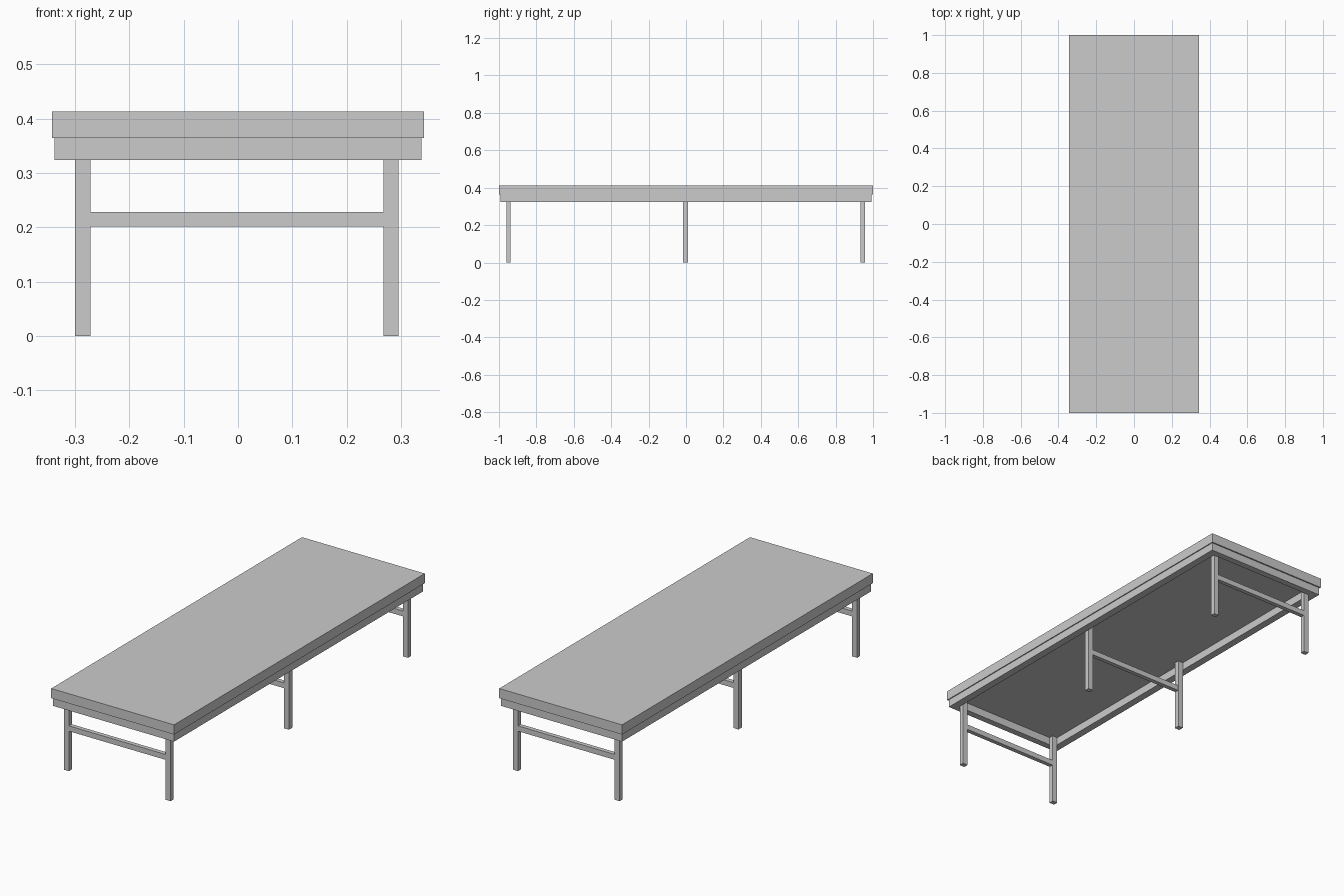
import bpy, bmesh

if "Cube" in bpy.data.objects:
    bpy.data.objects.remove(bpy.data.objects["Cube"])


def add_boxes(name, boxes):
    """One object from (xmin, xmax, ymin, ymax, zmin, zmax) boxes."""
    bm = bmesh.new()
    for x0, x1, y0, y1, z0, z1 in boxes:
        cube = bmesh.ops.create_cube(bm, size=1)
        for v in cube["verts"]:
            v.co = ((x0 + x1) / 2 + v.co.x * (x1 - x0),
                    (y0 + y1) / 2 + v.co.y * (y1 - y0),
                    (z0 + z1) / 2 + v.co.z * (z1 - z0))
    mesh = bpy.data.meshes.new(name)
    bm.to_mesh(mesh)
    bm.free()
    obj = bpy.data.objects.new(name, mesh)
    bpy.context.collection.objects.link(obj)
    return obj


TOP_Z, SLAB_Z, APRON_Z = 0.413, 0.364, 0.324
AX, AY = 0.338, 0.993      # outer half size of the apron
TX, TY = 0.038, 0.033      # apron board thickness
LEG = 0.028

# Table top slab
add_boxes("table_top", [(-0.343, 0.343, -1, 1, SLAB_Z, TOP_Z)])


# Hollow apron frame below the slab, with joined corners
def ring(bm, z):
    loops = []
    for hx, hy in ((AX, AY), (AX - TX, AY - TY)):
        loops.append([bm.verts.new((sx * hx, sy * hy, z))
                      for sx, sy in ((-1, -1), (1, -1), (1, 1), (-1, 1))])
    return [bm.faces.new((loops[0][i], loops[0][(i + 1) % 4],
                          loops[1][(i + 1) % 4], loops[1][i])) for i in range(4)]


bm = bmesh.new()
faces = ring(bm, APRON_Z)
ext = bmesh.ops.extrude_face_region(bm, geom=faces, use_keep_orig=True)
for v in ext["geom"]:
    if isinstance(v, bmesh.types.BMVert):
        v.co.z = SLAB_Z
bmesh.ops.recalc_face_normals(bm, faces=bm.faces)
mesh = bpy.data.meshes.new("apron_frame")
bm.to_mesh(mesh)
bm.free()
bpy.context.collection.objects.link(bpy.data.objects.new("apron_frame", mesh))

# Three trestles: two legs joined by a cross rail
for label, y in (("front", -0.949), ("middle", -0.003), ("back", 0.946)):
    h = 0.0133 if label == "middle" else 0.012
    add_boxes(f"{label}_left_leg", [(-0.300, -0.300 + LEG, y - h, y + h, 0, SLAB_Z)])
    add_boxes(f"{label}_right_leg", [(0.296 - LEG, 0.296, y - h, y + h, 0, SLAB_Z)])
    add_boxes(f"{label}_cross_rail", [(-0.272, 0.268, y - 0.011, y + 0.011, 0.201, 0.228)])
